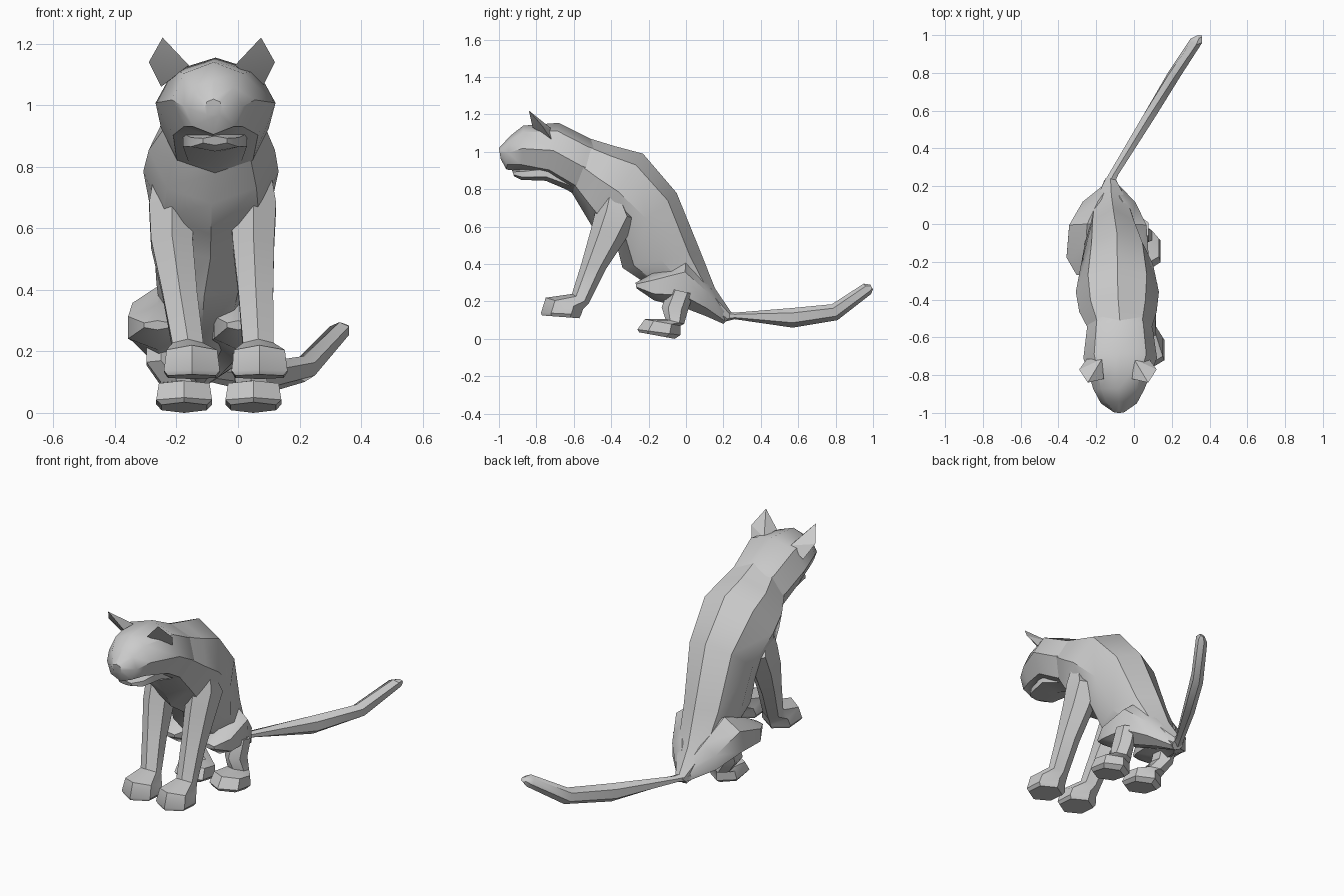
import bpy, bmesh, math
from mathutils import Vector


def finish(name, bm, angle):
    bmesh.ops.recalc_face_normals(bm, faces=bm.faces)
    me = bpy.data.meshes.new(name)
    bm.to_mesh(me)
    bm.free()
    ob = bpy.data.objects.new(name, me)
    bpy.context.collection.objects.link(ob)
    bpy.ops.object.select_all(action='DESELECT')
    ob.select_set(True)
    bpy.context.view_layer.objects.active = ob
    bpy.ops.object.shade_smooth_by_angle(angle=math.radians(angle))
    return ob


def loft(name, rings, n=8, phase=0.0, angle=40):
    """Each ring: side-view point a (y, z), opposite point b, centre x, half width."""
    bm = bmesh.new()
    loops = []
    for a, b, cx, hw in rings:
        a, b = Vector((cx, *a)), Vector((cx, *b))
        c, v = (a + b) / 2, (a - b) / 2
        loops.append([bm.verts.new(c + v * math.cos(t) + Vector((hw * math.sin(t), 0, 0)))
                      for t in (2 * math.pi * (i + phase) / n for i in range(n))])
    for p, q in zip(loops, loops[1:]):
        for i in range(n):
            j = (i + 1) % n
            bm.faces.new((p[i], p[j], q[j], q[i]))
    bm.faces.new(loops[0])
    bm.faces.new(loops[-1])
    return finish(name, bm, angle)


# Head and neck
loft("head", [
    ((-1.0, 1.02), (-0.99, 0.96), -0.08, 0.03),
    ((-0.94, 1.085), (-0.96, 0.905), -0.08, 0.095),
    ((-0.87, 1.14), (-0.88, 0.895), -0.08, 0.135),
    ((-0.68, 1.155), (-0.74, 0.86), -0.073, 0.195),
    ((-0.51, 1.07), (-0.61, 0.78), -0.075, 0.175),
    ((-0.40, 1.03), (-0.50, 0.75), -0.08, 0.15)])

# Lower jaw
loft("jaw", [
    ((-0.93, 0.90), (-0.92, 0.87), -0.075, 0.045),
    ((-0.87, 0.91), (-0.88, 0.85), -0.075, 0.09),
    ((-0.74, 0.93), (-0.75, 0.845), -0.075, 0.12),
    ((-0.60, 0.90), (-0.62, 0.79), -0.075, 0.10)], n=6)

# Ears, mirrored across the head
for side in (0, 1):
    bm = bmesh.new()
    for x, y, z in [(-0.245, -0.84, 1.22), (-0.29, -0.77, 1.14), (-0.25, -0.715, 1.06),
                    (-0.17, -0.715, 1.12), (-0.16, -0.82, 1.13)]:
        bm.verts.new((-0.17 - x if side else x, y, z))
    bmesh.ops.convex_hull(bm, input=bm.verts[:])
    finish("ear", bm, 20)

# Torso from neck to rump
loft("torso", [
    ((-0.51, 1.07), (-0.61, 0.78), -0.075, 0.165),
    ((-0.38, 1.03), (-0.55, 0.68), -0.085, 0.205),
    ((-0.23, 0.99), (-0.49, 0.58), -0.088, 0.22),
    ((-0.05, 0.78), (-0.37, 0.50), -0.09, 0.19),
    ((0.08, 0.46), (-0.34, 0.38), -0.11, 0.155),
    ((0.155, 0.27), (-0.13, 0.24), -0.12, 0.125),
    ((0.25, 0.13), (0.20, 0.08), -0.125, 0.035)])

# Front legs with paws: paw x, shoulder x
for name, px, sx in (("front_leg_right", 0.07, 0.05), ("front_leg_left", -0.15, -0.215)):
    mx = px * 0.4 + sx * 0.6
    loft(name, [
        ((-0.77, 0.125), (-0.57, 0.11), px, 0.09),
        ((-0.775, 0.14), (-0.56, 0.13), px, 0.105),
        ((-0.75, 0.22), (-0.55, 0.16), px, 0.095),
        ((-0.61, 0.24), (-0.52, 0.19), px * 0.8 + sx * 0.2, 0.058),
        ((-0.56, 0.40), (-0.43, 0.37), mx, 0.065),
        ((-0.51, 0.58), (-0.33, 0.52), sx, 0.078),
        ((-0.48, 0.70), (-0.26, 0.64), sx, 0.085),
        ((-0.42, 0.84), (-0.33, 0.72), sx, 0.06)], n=6)

# Thighs: knee to rump
for name, cx, w in (("thigh_left", -0.262, 0.11), ("thigh_right", 0.0, 0.09)):
    rx = -0.12
    loft(name, [
        ((-0.27, 0.30), (-0.265, 0.27), cx, w * 0.45),
        ((-0.18, 0.35), (-0.17, 0.205), cx, w),
        ((0.0, 0.42), (-0.02, 0.17), cx * 0.9 + rx * 0.1, w),
        ((0.12, 0.29), (0.11, 0.12), cx * 0.5 + rx * 0.5, w * 0.85),
        ((0.22, 0.15), (0.20, 0.08), rx, 0.035)], n=6)

# Hind legs with paws
for name, px, hx in (("hind_leg_left", -0.175, -0.25), ("hind_leg_right", 0.05, 0.03)):
    loft(name, [
        ((-0.25, 0.035), (-0.06, 0.0), px, 0.085),
        ((-0.26, 0.05), (-0.03, 0.02), px, 0.105),
        ((-0.22, 0.105), (-0.03, 0.07), px, 0.095),
        ((-0.11, 0.105), (-0.01, 0.08), px * 0.7 + hx * 0.3, 0.06),
        ((-0.13, 0.17), (0.01, 0.15), hx, 0.055),
        ((-0.09, 0.27), (0.04, 0.24), hx, 0.055)], n=6)

# Tail
loft("tail", [
    ((0.20, 0.15), (0.20, 0.09), -0.14, 0.035),
    ((0.26, 0.14), (0.26, 0.105), -0.11, 0.03),
    ((0.57, 0.165), (0.57, 0.06), 0.08, 0.04),
    ((0.78, 0.185), (0.81, 0.10), 0.215, 0.04),
    ((0.95, 0.295), (0.99, 0.24), 0.33, 0.036),
    ((0.985, 0.29), (1.0, 0.265), 0.345, 0.018)], n=6)
